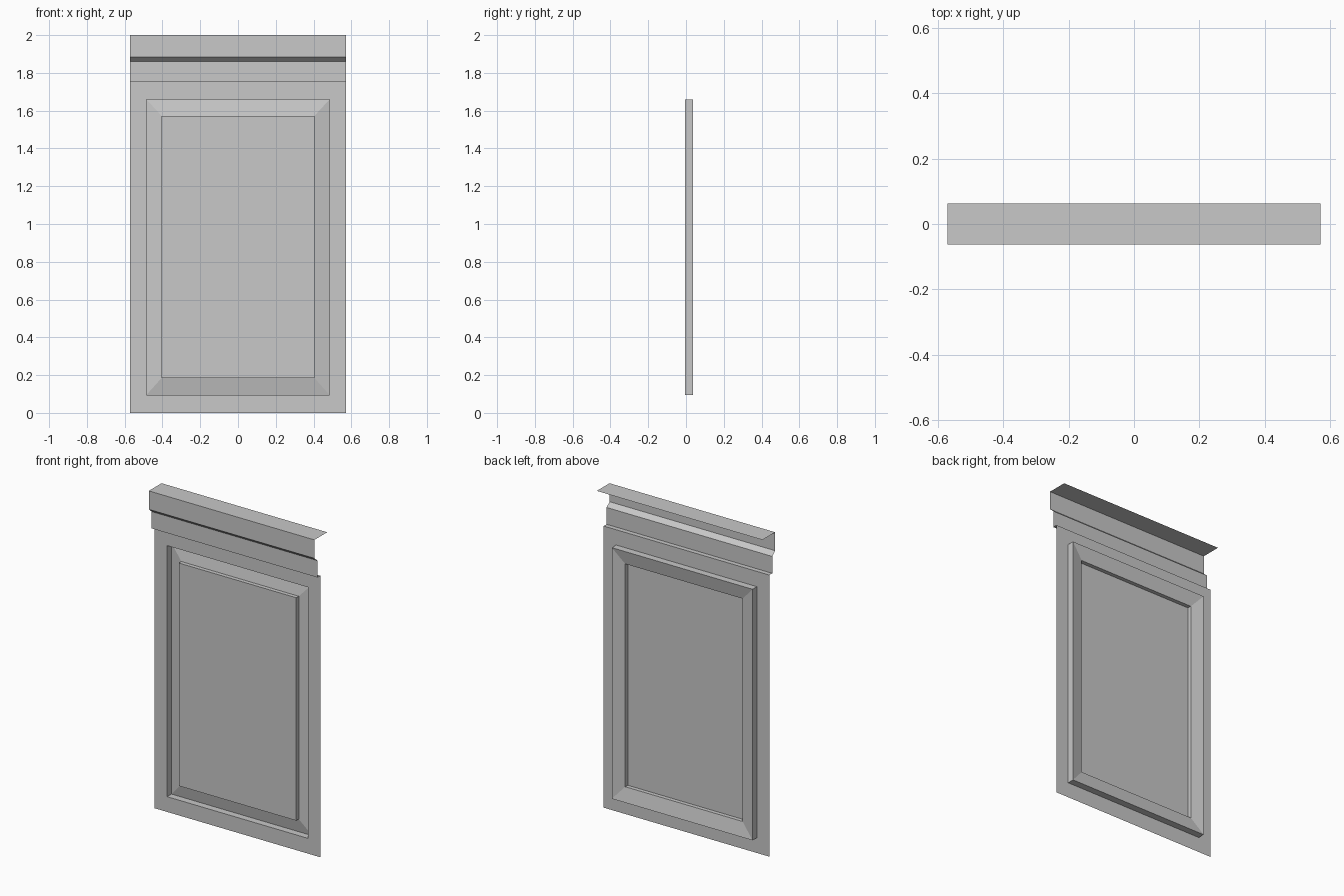
import bpy

cube = bpy.data.objects.get("Cube")
if cube:
    bpy.data.objects.remove(cube, do_unlink=True)

# One flat grey for the whole piece
GREY = (0.58, 0.58, 0.58, 1.0)
grey = bpy.data.materials.new("plain grey")
grey.use_nodes = True
grey.diffuse_color = GREY
next(n for n in grey.node_tree.nodes
     if n.type == 'BSDF_PRINCIPLED').inputs["Base Color"].default_value = GREY

HALF_WIDTH = 0.571
FRAME_Y = -0.005
FRAME_TOP = 1.755


def add_part(name, verts, faces):
    mesh = bpy.data.meshes.new(name)
    mesh.from_pydata(verts, [], faces)
    mesh.materials.append(grey)
    obj = bpy.data.objects.new(name, mesh)
    bpy.context.collection.objects.link(obj)
    return obj


def extrude_profile(name, profile):
    """Sweep a (y, z) profile across the full width."""
    verts = [(x, y, z) for y, z in profile for x in (-HALF_WIDTH, HALF_WIDTH)]
    faces = [(2 * i, 2 * i + 1, 2 * i + 3, 2 * i + 2)
             for i in range(len(profile) - 1)]
    return add_part(name, verts, faces)


def nested_rings(name, rings, filled=False):
    """Join rectangles (half width, bottom, top, depth), outermost first."""
    verts, faces = [], []
    for w, low, high, y in rings:
        verts += [(-w, y, low), (w, y, low), (w, y, high), (-w, y, high)]
    for r in range(len(rings) - 1):
        a, b = 4 * r, 4 * r + 4
        for i in range(4):
            j = (i + 1) % 4
            faces.append((a + i, a + j, b + j, b + i))
    if filled:
        last = len(verts) - 4
        faces.append(tuple(range(last, last + 4)))
    return add_part(name, verts, faces)


# Rectangles shared by the frame and the panel
opening = (0.485, 0.095, 1.66)
field = (0.405, 0.184, 1.573)
RECESS_Y = 0.038
SHOULDER_Y = 0.02

# Flat surround with its opening
nested_rings("frame", [(HALF_WIDTH, 0, FRAME_TOP, FRAME_Y),
                       (*opening, FRAME_Y)])

# Recess wall, sloping border, small step and raised centre
nested_rings("raised_panel", [(*opening, FRAME_Y), (*opening, RECESS_Y),
                              (*field, SHOULDER_Y), (*field, FRAME_Y)],
             filled=True)

# Stepped moulding and flat cap along the top
extrude_profile("cornice", [(FRAME_Y, FRAME_TOP), (-0.034, FRAME_TOP),
                            (-0.034, 1.86), (-0.0625, 1.885),
                            (-0.0625, 2.0), (0.0625, 2.0)])
